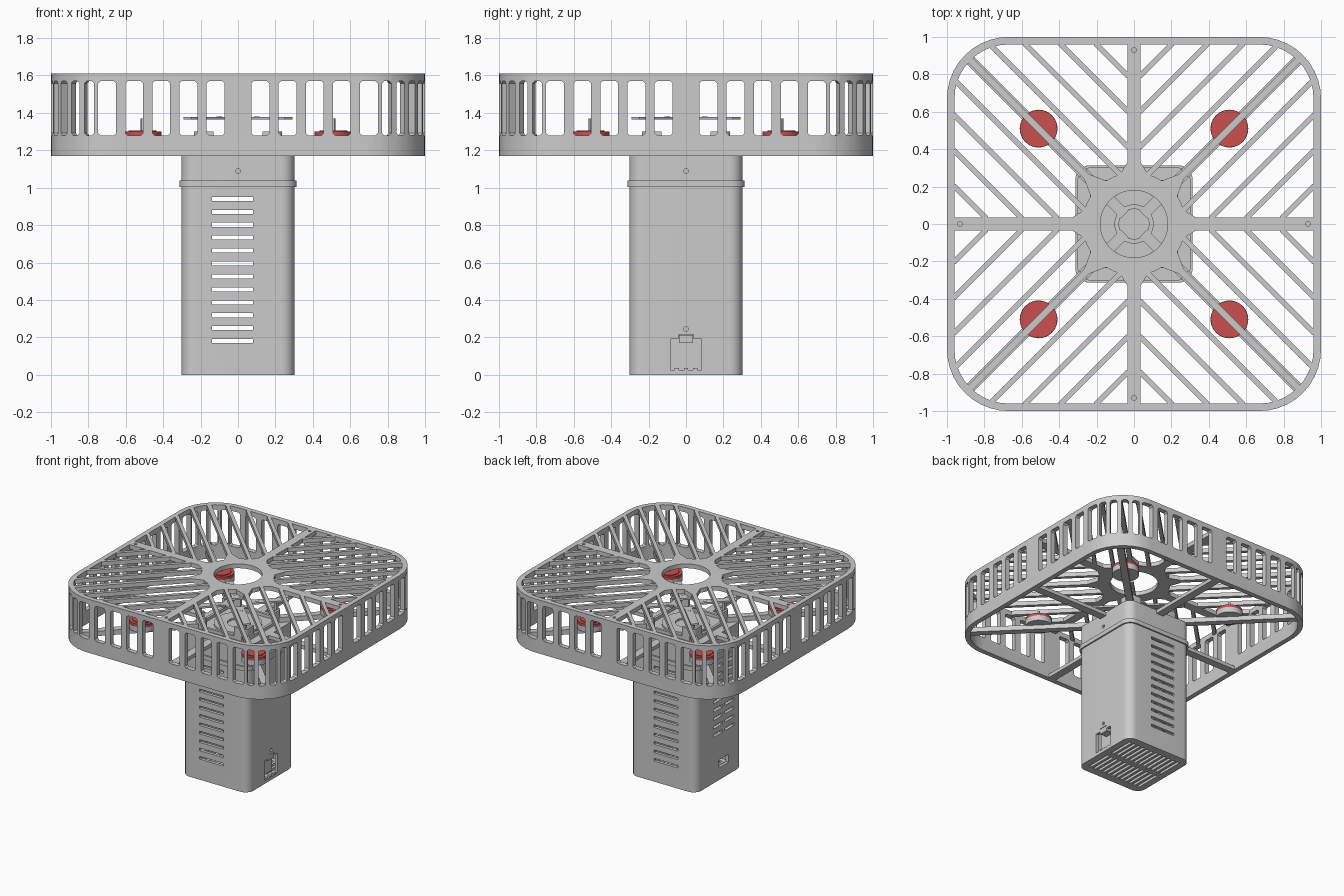
import bpy, bmesh, math
from mathutils import Matrix, Vector

if "Cube" in bpy.data.objects:
    bpy.data.objects.remove(bpy.data.objects["Cube"])

RED = bpy.data.materials.new("red")
RED.diffuse_color = (0.6, 0.08, 0.08, 1)
RED.use_nodes = True
RED.node_tree.nodes["Principled BSDF"].inputs["Base Color"].default_value = RED.diffuse_color


def rsquare(h, r, n=10):
    pts = []
    for k, (sx, sy) in enumerate([(1, 1), (-1, 1), (-1, -1), (1, -1)]):
        for i in range(n + 1):
            a = math.pi / 2 * (k + i / n)
            pts.append((sx * (h - r) + r * math.cos(a), sy * (h - r) + r * math.sin(a)))
    return pts


def circle(r, cx=0, cy=0, n=40):
    return [(cx + r * math.cos(2 * math.pi * i / n), cy + r * math.sin(2 * math.pi * i / n)) for i in range(n)]


def rect(x0, x1, y0, y1):
    return [(x0, y0), (x1, y0), (x1, y1), (x0, y1)]


def bar(p, q, w, w2=None):
    p, q = Vector(p), Vector(q)
    d = (q - p).normalized()
    s = Vector((-d.y, d.x)) / 2
    w2 = w2 or w
    return [p - s * w, q - s * w2, q + s * w2, p + s * w]


def build(name, solids, material=None):
    """solids: (outline, z0, z1[, inner outline or None, matrix])"""
    bm = bmesh.new()
    for s in solids:
        outer, z0, z1 = s[:3]
        inner = s[3] if len(s) > 3 else None
        m = s[4] if len(s) > 4 else Matrix()
        lay = lambda pts, z: [bm.verts.new(m @ Vector((p[0], p[1], z))) for p in pts]
        n = len(outer)
        a, b = lay(outer, z0), lay(outer, z1)
        loops = [(a, b)]
        if inner:
            c, d = lay(inner, z0), lay(inner, z1)
            loops += [(b, d), (d, c), (c, a)]
        else:
            bm.faces.new(a)
            bm.faces.new(b)
        for u, v in loops:
            for i in range(n):
                j = (i + 1) % n
                bm.faces.new((u[i], u[j], v[j], v[i]))
    bmesh.ops.recalc_face_normals(bm, faces=bm.faces)
    me = bpy.data.meshes.new(name)
    bm.to_mesh(me)
    bm.free()
    ob = bpy.data.objects.new(name, me)
    bpy.context.collection.objects.link(ob)
    if material:
        me.materials.append(material)
    return ob


def cut(ob, solids):
    c = build("cutter", solids)
    c.hide_render = True
    mod = ob.modifiers.new("cut", 'BOOLEAN')
    mod.operation, mod.solver, mod.object = 'DIFFERENCE', 'EXACT', c
    bpy.context.view_layer.objects.active = ob
    bpy.ops.object.modifier_apply(modifier=mod.name)
    bpy.data.objects.remove(c)


def facing(angle, x=0, y=0):
    """local x = tangent, local y = up, local z = outward at the given angle"""
    n = Vector((math.cos(angle), math.sin(angle), 0))
    t = Vector((-n.y, n.x, 0))
    return Matrix(((t.x, 0, n.x, x), (t.y, 0, n.y, y), (0, 1, 0, 0), (0, 0, 0, 1)))


# Cage wall with windows
wall = build("cage_wall", [(rsquare(1, .33), 1.17, 1.61, rsquare(.96, .29))])


def window(w):
    c, h = .012, w / 2
    return [(-h + c, 1.28), (h - c, 1.28), (h, 1.28 + c), (h, 1.57 - c),
            (h - c, 1.57), (-h + c, 1.57), (-h, 1.57 - c), (-h, 1.28 + c)]


wins = []
for k in range(4):
    a = k * math.pi / 2
    for i in range(5):
        for s in (-1, 1):
            t = s * (.12 + .145 * i)
            wins.append((window(.095), .9, 1.05, None,
                         facing(a) @ Matrix.Translation((t, 0, 0))))
    cx, cy = .67 * (1 if k in (0, 3) else -1), .67 * (1 if k < 2 else -1)
    for deg in (22.5, 37.5, 52.5, 67.5):
        wins.append((window(.055), .25, .38, None, facing(a + math.radians(deg), cx, cy)))
cut(wall, wins)

# Top grille: hub, cross bars and slats running parallel to each diagonal
Z0, Z1 = 1.575, 1.61
DIRS = [(1, 0), (-1, 0), (0, 1), (0, -1)]
SG = [(sx, sy) for sx in (-1, 1) for sy in (-1, 1)]
build("grille_hub", [(circle(.275, n=64), Z0, Z1, circle(.18, n=64))])
cross = build("grille_cross_bars", [(bar((.2 * x, .2 * y), (.98 * x, .98 * y), .07), Z0, Z1) for x, y in DIRS])
cut(cross, [(circle(.012, x * r, y * r, 12), 1.5, 1.7) for x, y in DIRS for r in (.235, .93)])
build("hub_flares", [(bar((.25 * x, .25 * y), (.33 * x, .33 * y), .17, .07), Z0, Z1) for x, y in DIRS]
      + [(bar((.18 * x, .18 * y), (.25 * x, .25 * y), .13, .04), Z0, Z1) for x, y in SG])
slats = []
for sx, sy in SG:
    slats.append((bar((sx * .17, sy * .17), (sx * .89, sy * .89), .035), Z0, Z1))
    for i in range(1, 5):
        c = .19 * i
        p, q = (.03, .03 + c), (.965 - c, .965)
        slats.append((bar((sx * p[0], sy * p[1]), (sx * q[0], sy * q[1]), .028), Z0, Z1))
        slats.append((bar((sx * p[1], sy * p[0]), (sx * q[1], sy * q[0]), .028), Z0, Z1))
build("grille_slats", slats)

# Lower supports and motor arms
build("lower_cross_bars", [(bar((.28 * x, .28 * y), (.98 * x, .98 * y), .065), 1.17, 1.2) for x, y in DIRS])
build("motor_arms", [(bar((sx * .2, sy * .2), (sx * .89, sy * .89), .055), 1.2, 1.24) for sx, sy in SG])
for sx, sy in SG:
    x, y = sx * .51, sy * .51
    build("motor_mount", [(circle(.101, x, y), 1.235, 1.278)])
    build("motor_disc", [(circle(.1, x, y), 1.278, 1.3), (circle(.075, x, y), 1.29, 1.306)], RED)
    build("motor_shaft", [(circle(.01, x, y, 12), 1.3, 1.37)])

# Body tube, hollow, with vents, ports and screw holes
body = build("body", [(rsquare(.302, .07), 0, 1.2)])
cut(body, [(rsquare(.277, .045), .025, 1.17)])
rows = [.18 + .0691 * i for i in range(12)]
side = [(rect(-.14, .08, -.4, .4), z - .011, z + .011) for z in rows]
for z in rows[3:]:
    side += [(rect(-.4, -.2, y, y + .115), z - .011, z + .011) for y in (-.19, -.04)]
side.append((rect(-.4, -.2, -.12, .0), .1, .165))
side.append((rect(.25, .4, -.083, .083), .026, .19))
side.append((circle(.013, 0, .245, 14), .287, .4, None, facing(0)))
for k in (0, 3):
    side.append((circle(.013, 0, 1.09, 14), .287, .4, None, facing(k * math.pi / 2)))
floor = []
for i in range(12):
    x = -.235 + i * .0427
    floor += [(rect(x - .011, x + .011, y, y + .22), -.1, .1) for y in (-.24, .02)]
cut(body, side)
cut(body, floor)
cut(body, [(rect(.25, .4, -.04, .04), .18, .215)])
build("collar_lip", [(rsquare(.314, .08), 1.003, 1.038, rsquare(.29, .06))])

# Side port: recessed back panel and latch
build("port_back", [(rect(.225, .24, -.1, .1), .025, .23)])
build("port_latch", [(rect(.24, .3, -.038, .038), .17, .212)])
build("port_tabs", [(rect(.275, .3, y - .012, y + .012), .02, .036) for y in (-.05, 0, .05)])

# Deck on top of the body: low wall notched on each side, posts and raised cross frame
deck = build("deck_wall", [(rsquare(.235, .04), 1.19, 1.3, rsquare(.215, .02))])
cut(deck, [(rect(-.13, .13, -.4, .4), 1.225, 1.4)])
cut(deck, [(rect(-.4, .4, -.13, .13), 1.225, 1.4)])
build("deck_posts", [(rect(sx * .205 - .012, sx * .205 + .012, sy * .205 - .012, sy * .205 + .012), 1.19, 1.37)
                     for sx, sy in SG])
build("deck_frame", [(bar((sx * .05, sy * .05), (sx * .27, sy * .27), .06), 1.364, 1.378) for sx, sy in SG]
      + [(circle(.105), 1.364, 1.378, circle(.08))])
build("deck_pins", [(circle(.014, sx * .1, sy * .1, 14), 1.37, 1.38) for sx, sy in SG])
build("deck_boss", [(circle(.18), 1.195, 1.215, circle(.08))])

# Smooth shading on curved parts
bpy.ops.object.select_all(action='DESELECT')
for ob in bpy.context.scene.objects:
    ob.select_set(True)
    bpy.context.view_layer.objects.active = ob
bpy.ops.object.shade_smooth_by_angle(angle=math.radians(30))
